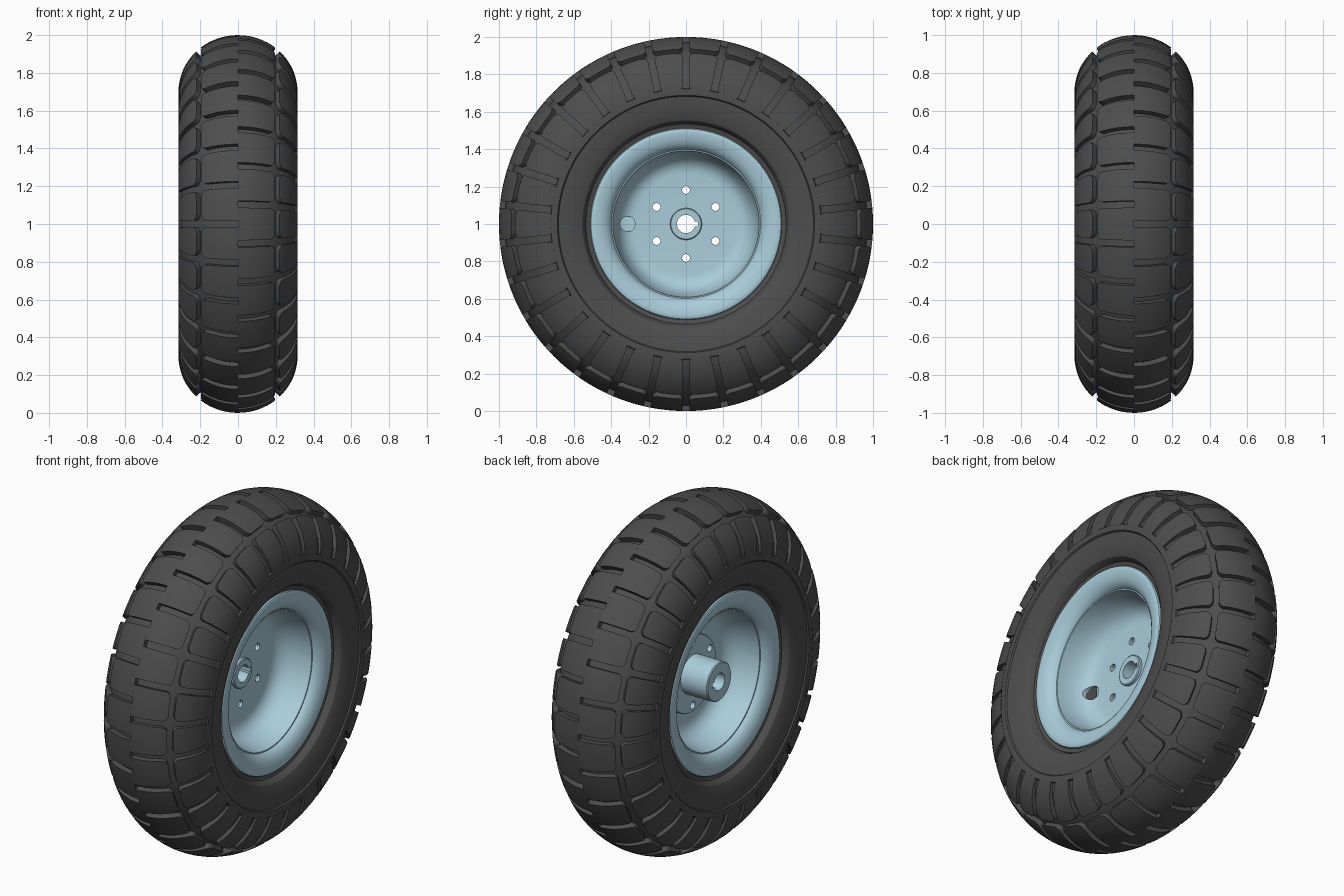
import bpy, bmesh
from math import sin, cos, pi, radians

if "Cube" in bpy.data.objects:
    bpy.data.objects.remove(bpy.data.objects["Cube"])

N = 30                      # tread blocks per side
PITCH = 2 * pi / N


def material(name, rgb):
    m = bpy.data.materials.new(name)
    m.diffuse_color = (*rgb, 1)
    m.use_nodes = True
    m.node_tree.nodes["Principled BSDF"].inputs["Base Color"].default_value = m.diffuse_color
    return m


RUBBER = material("dark_rubber", (0.075, 0.075, 0.075))
PAINT = material("light_blue_paint", (0.40, 0.61, 0.70))


def spin(x, r, a):
    """Point at radius r and angle a around the wheel axle."""
    return (x, r * cos(a), 1 + r * sin(a))


def make(name, bm, mat=None):
    bmesh.ops.recalc_face_normals(bm, faces=bm.faces)
    me = bpy.data.meshes.new(name)
    bm.to_mesh(me)
    bm.free()
    ob = bpy.data.objects.new(name, me)
    bpy.context.collection.objects.link(ob)
    if mat:
        me.materials.append(mat)
    return ob


def skin(bm, rings, close_rows=True):
    """Join rows of vertices into quads, each row being a closed loop."""
    n = len(rings[0])
    rows = len(rings)
    for i in range(rows if close_rows else rows - 1):
        a, b = rings[i], rings[(i + 1) % rows]
        for j in range(n):
            k = (j + 1) % n
            bm.faces.new((a[j], a[k], b[k], b[j]))


def lathe(name, profile, mat, seg=120):
    bm = bmesh.new()
    skin(bm, [[bm.verts.new(spin(x, r, 2 * pi * j / seg)) for j in range(seg)] for x, r in profile])
    return make(name, bm, mat)


def rod(bm, y, z, r, x0=-0.5, x1=0.5, seg=24):
    rings = [[bm.verts.new((x, y + r * cos(2 * pi * j / seg), z + r * sin(2 * pi * j / seg)))
              for j in range(seg)] for x in (x0, x1)]
    skin(bm, rings, False)
    for ring in rings:
        bm.faces.new(ring)


def activate(ob):
    bpy.ops.object.select_all(action='DESELECT')
    ob.select_set(True)
    bpy.context.view_layer.objects.active = ob


def cut(ob, cutter):
    cutter.hide_render = True
    mod = ob.modifiers.new("cut", 'BOOLEAN')
    mod.object = cutter
    mod.solver = 'EXACT'
    activate(ob)
    bpy.ops.object.modifier_apply(modifier=mod.name)


def smooth(ob):
    activate(ob)
    bpy.ops.object.shade_smooth_by_angle(angle=radians(30))


def section(t, d):
    """Tyre cross-section at t degrees from the crown, sunk by d."""
    t = radians(t)
    return (0.315 - d) * sin(t), 0.70 + (0.30 - d) * cos(t)


def depth(t):
    return 0.03 if t < 50 else 0.03 - 0.02 * (t - 50) / 37


# Tyre carcass: groove floor, raised sidewall ring, bead and hollow inside
half = [section(t, depth(t)) for t in range(0, 86, 5)]
half += [(0.304, 0.725), (0.313, 0.722), (0.315, 0.70), (0.3145, 0.688), (0.306, 0.682),
         (0.302, 0.63), (0.292, 0.58), (0.28, 0.553), (0.265, 0.543), (0.245, 0.535),
         (0.235, 0.51), (0.23, 0.475), (0.19, 0.475), (0.20, 0.53), (0.25, 0.60)]
half += [section(t, 0.055) for t in range(90, -1, -15)]
mirrored = [(-x, r) for x, r in half[-2:0:-1]]
carcass = lathe("tyre_carcass", half + mirrored, RUBBER)


# Tread: staggered crown blocks and shoulder blocks, both sides
def block(bm, side, angle, stations, cols=6):
    top, low = [], []
    for t, trim in stations:
        for rows, d in ((top, 0), (low, depth(t) + 0.004)):
            x, r = section(t, d)
            w = PITCH / 2 - 0.018 / r - trim
            rows.append([bm.verts.new(spin(side * x, r, angle + w * (2 * j / cols - 1)))
                         for j in range(cols + 1)])
    skin(bm, [t + l[::-1] for t, l in zip(top, low)], False)
    for i in (0, -1):
        for j in range(cols):
            bm.faces.new((top[i][j], top[i][j + 1], low[i][j + 1], low[i][j]))


CROWN = [(0, 0), (6, 0), (12, 0), (18, 0), (24, 0), (30, 0), (34, 0),
         (36, 0.005), (37.6, 0.014), (38.5, 0.028)]
SHOULDER = [(44.5, 0.03), (45.5, 0.015), (47, 0.005), (49, 0), (55, 0), (61, 0), (67, 0),
            (73, 0), (79, 0), (83, 0), (85, 0.004), (86, 0.012)]
bm = bmesh.new()
for side in (1, -1):
    for k in range(N):
        a = pi / 2 + PITCH * (k + (0.5 if side > 0 else 0))
        block(bm, side, a, CROWN)
        block(bm, side, a, SHOULDER)
tread = make("tread_blocks", bm, RUBBER)

# Rim: two pressed dishes back to back
DISH = [(0.016, 0.075), (0.016, 0.27), (0.019, 0.295), (0.028, 0.318), (0.045, 0.34),
        (0.07, 0.358), (0.11, 0.374), (0.16, 0.386), (0.203, 0.391), (0.203, 0.398),
        (0.212, 0.402), (0.226, 0.412), (0.24, 0.43), (0.25, 0.455), (0.255, 0.485),
        (0.255, 0.50), (0.251, 0.508), (0.243, 0.512), (0.236, 0.508), (0.234, 0.485),
        (0.226, 0.455), (0.205, 0.425), (0.16, 0.404), (0.11, 0.392), (0.06, 0.375),
        (0.025, 0.345), (0.005, 0.315), (0.0005, 0.27), (0.0005, 0.075)]
outer_dish = lathe("rim_outer_dish", DISH, PAINT)
inner_dish = lathe("rim_inner_dish", [(-x, r) for x, r in DISH], PAINT)

# Hub: short boss outside, bolted flange and long barrel inside
hub = lathe("hub", [(0.035, 0.03), (0.035, 0.08), (0.031, 0.085), (-0.0165, 0.085),
                    (-0.0165, 0.215), (-0.02, 0.22), (-0.04, 0.22), (-0.044, 0.216),
                    (-0.044, 0.112), (-0.211, 0.112), (-0.216, 0.107), (-0.216, 0.03)], PAINT, 64)

# Cutters: bolt holes, valve opening, axle bore and keyway
bm = bmesh.new()
for k in range(6):
    a = pi / 2 + k * pi / 3
    rod(bm, 0.182 * cos(a), 1 + 0.182 * sin(a), 0.021)
bolts = make("bolt_hole_cutter", bm)
bm = bmesh.new()
rod(bm, -0.312, 1, 0.04, -0.0001, 0.2, 32)
valve = make("valve_hole_cutter", bm)
bm = bmesh.new()
rod(bm, 0, 1, 0.049, seg=40)
bore = make("bore_cutter", bm)
bm = bmesh.new()
bmesh.ops.create_cube(bm, size=1)
bmesh.ops.scale(bm, vec=(1, 0.065, 0.028), verts=bm.verts)
bmesh.ops.translate(bm, vec=(0, 0.032, 1), verts=bm.verts)
key = make("keyway_cutter", bm)

for part in (outer_dish, inner_dish, hub):
    cut(part, bolts)
cut(outer_dish, valve)
cut(hub, bore)
cut(hub, key)
for cutter in (bolts, valve, bore, key):
    bpy.data.objects.remove(cutter)
for part in (carcass, tread, outer_dish, inner_dish, hub):
    smooth(part)
